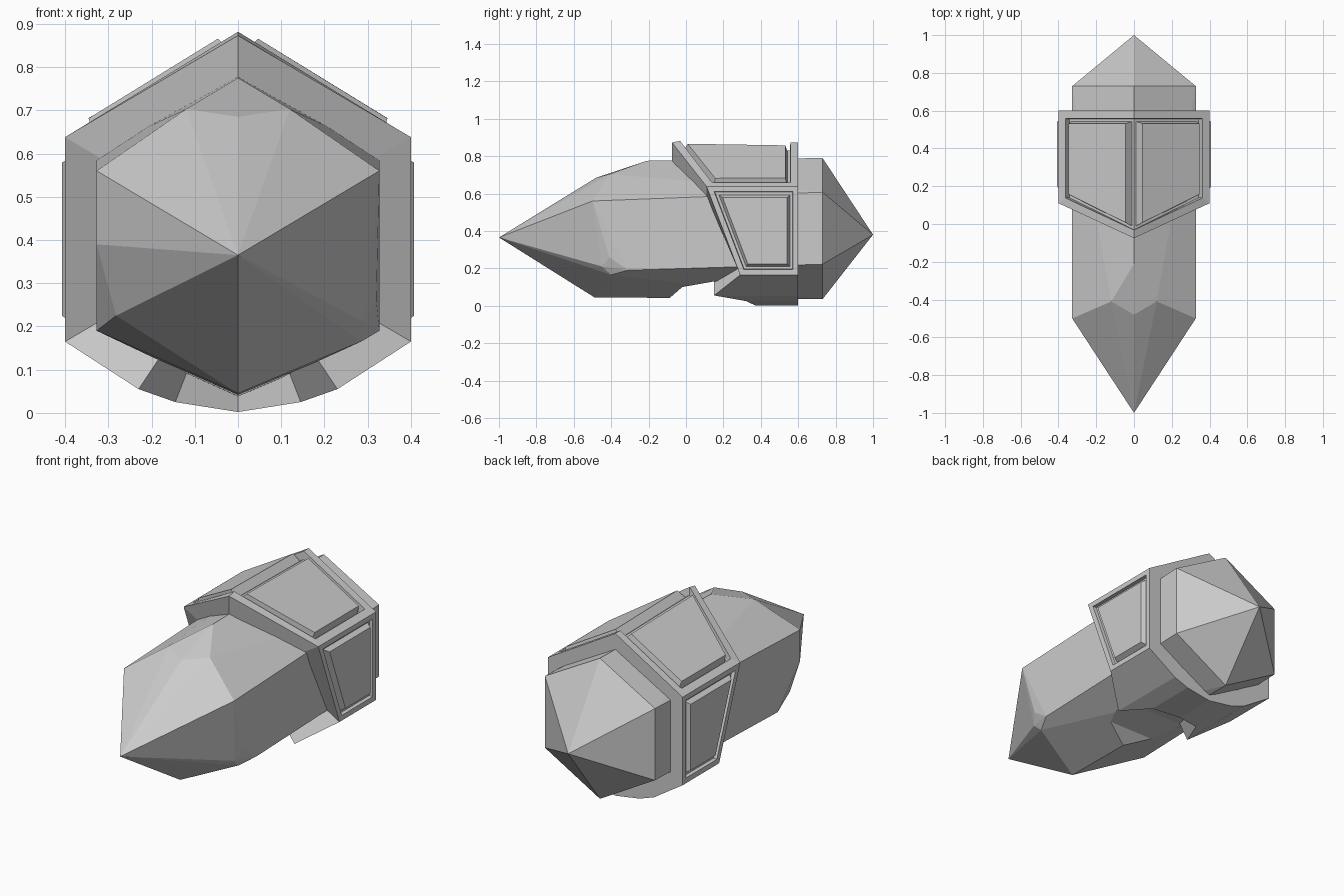
import bpy, bmesh

if "Cube" in bpy.data.objects:
    bpy.data.objects.remove(bpy.data.objects["Cube"])


def finish(bm, name):
    bmesh.ops.recalc_face_normals(bm, faces=bm.faces[:])
    me = bpy.data.meshes.new(name)
    bm.to_mesh(me)
    bm.free()
    ob = bpy.data.objects.new(name, me)
    bpy.context.collection.objects.link(ob)
    return ob


def mirrored(points):
    return points + [(-x, y, z) for x, y, z in points if x > 0]


# Crystal: hexagonal hull with pointed ends and chipped corners
pts = mirrored([
    (0, -1, .365), (0, 1, .38),
    (0, .73, .79), (.327, .73, .607), (.327, .73, .222), (0, .73, .035),
    (.327, -.5, .56), (0, -.48, .685), (.12, -.41, .703), (0, -.21, .775),
    (0, -.49, .045), (.327, -.31, .19),
])
pts += [(.32, -.41, .26), (.292, -.45, .21), (.285, -.40, .165)]   # right chip
pts += [(-.327, -.5, .39), (-.282, -.48, .225)]                    # left chip
bm = bmesh.new()
for p in pts:
    bm.verts.new(p)
hull = bmesh.ops.convex_hull(bm, input=bm.verts[:])
loose = [v for v in bm.verts if not v.link_faces]
bmesh.ops.delete(bm, geom=loose, context='VERTS')
bmesh.ops.dissolve_limit(bm, angle_limit=.03, verts=bm.verts[:], edges=bm.edges[:])
crystal = finish(bm, "crystal")

# Gouge broken out of the bottom ridge, in front of the sheath gap
profile = [(-.10, .03), (-.02, .10), (.15, .13), (.30, .13), (.36, -.05), (-.10, -.05)]
bm = bmesh.new()
face = bm.faces.new([bm.verts.new((-.5, y, z)) for y, z in profile])
ext = bmesh.ops.extrude_face_region(bm, geom=[face])
bmesh.ops.translate(bm, vec=(1, 0, 0),
                    verts=[g for g in ext["geom"] if isinstance(g, bmesh.types.BMVert)])
cutter = finish(bm, "gouge_cutter")
cutter.hide_render = True
mod = crystal.modifiers.new("gouge", 'BOOLEAN')
mod.operation = 'DIFFERENCE'
mod.solver = 'EXACT'
mod.object = cutter
bpy.context.view_layer.objects.active = crystal
crystal.select_set(True)
bpy.ops.object.modifier_apply(modifier=mod.name)
bpy.data.objects.remove(cutter)

# Sheath: hexagonal ring, slanted pointed front, flat back, broken underside
half = [(0, -.075, .873), (.4, .11, .638), (.4, .29, .165),
        (.23, .15, .055), (.145, .32, .025), (0, .37, .002)]
loop = half + [(-x, y, z) for x, y, z in half[-2:0:-1]]
bm = bmesh.new()


def ring(y_back, k):
    return [bm.verts.new((x * k, y if y_back is None else y_back, .4 + (z - .4) * k))
            for x, y, z in loop]


rings = [ring(None, 1), ring(.6, 1), ring(.6, .78), ring(None, .78)]
n = len(loop)
outer = []
for r in range(4):
    a, b = rings[r], rings[(r + 1) % 4]
    for i in range(n):
        j = (i + 1) % n
        f = bm.faces.new((a[i], a[j], b[j], b[i]))
        if r == 0:
            outer.append(f)
bmesh.ops.recalc_face_normals(bm, faces=bm.faces[:])
roof = [outer[0], outer[n - 1]]
sides = [outer[1], outer[n - 2]]


def inset(faces, width, depth):
    bmesh.ops.inset_individual(bm, faces=faces, thickness=width, depth=depth,
                               use_even_offset=True)


def inset_together(faces, width, depth):
    bmesh.ops.inset_region(bm, faces=faces, thickness=width, depth=depth,
                           use_boundary=True, use_even_offset=True)


# Roof: both slopes sunk inside one rim, each with a raised pad
inset_together(roof, .042, 0)
inset_together(roof, .002, -.038)
inset(roof, .013, 0)
inset(roof, .012, .048)

# Sides: recessed groove around a slightly raised pad
inset(sides, .028, 0)
inset(sides, .003, -.018)
inset(sides, .014, 0)
inset(sides, .014, .025)
finish(bm, "sheath")
